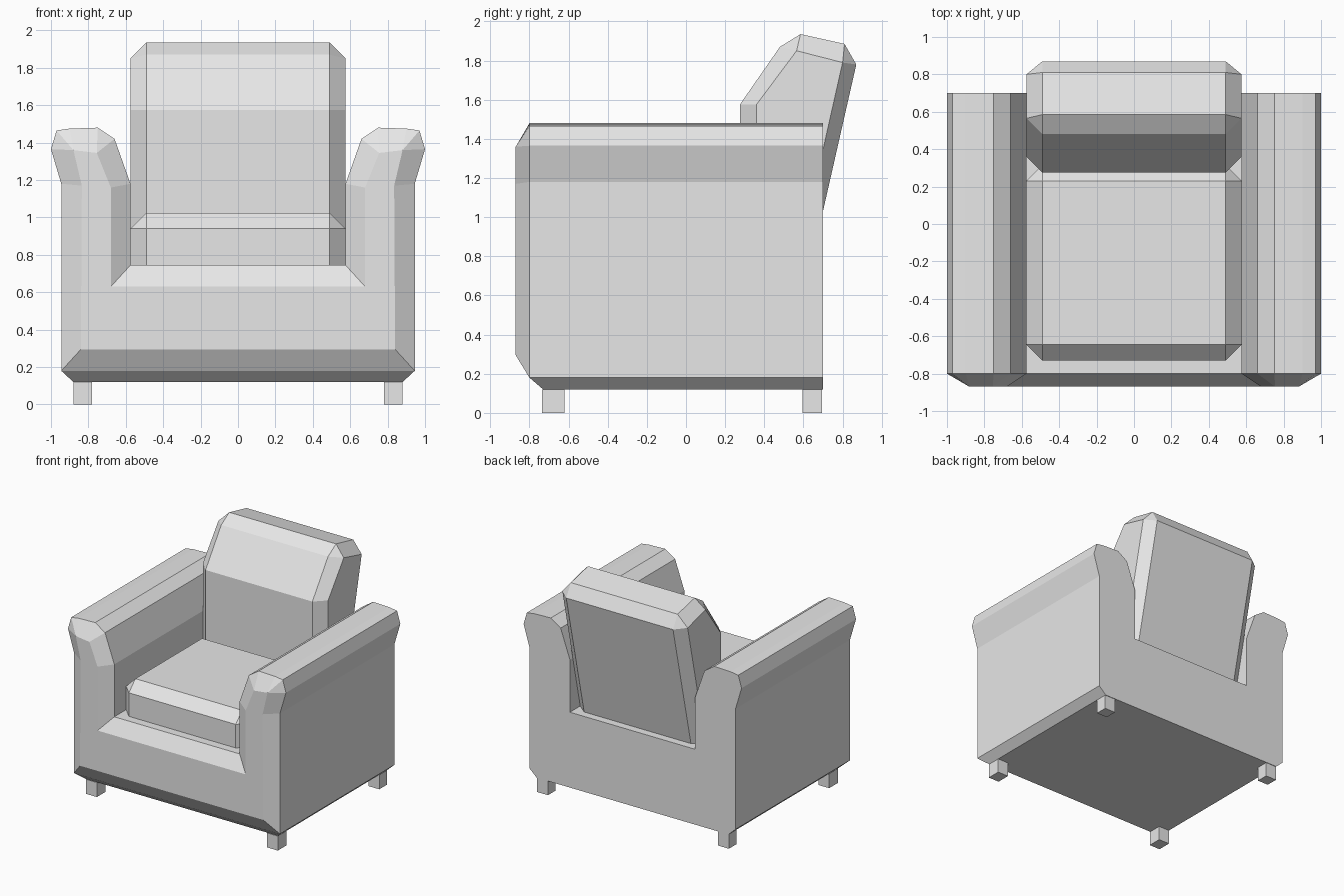
import bpy
import bmesh

cube = bpy.data.objects.get("Cube")
if cube:
    bpy.data.objects.remove(cube, do_unlink=True)

GREY = (0.8, 0.8, 0.8, 1.0)
fabric = bpy.data.materials.new("light_grey")
fabric.use_nodes = True
fabric.diffuse_color = GREY
bsdf = next(n for n in fabric.node_tree.nodes if n.type == 'BSDF_PRINCIPLED')
bsdf.inputs["Base Color"].default_value = GREY


def finish(name, bm):
    bmesh.ops.remove_doubles(bm, verts=bm.verts, dist=0.0005)
    bmesh.ops.recalc_face_normals(bm, faces=bm.faces)
    mesh = bpy.data.meshes.new(name)
    bm.to_mesh(mesh)
    bm.free()
    mesh.materials.append(fabric)
    obj = bpy.data.objects.new(name, mesh)
    bpy.context.collection.objects.link(obj)
    return obj


def loft(name, loops):
    """Skin closed loops of equal length and cap both ends."""
    bm = bmesh.new()
    rings = [[bm.verts.new(p) for p in loop] for loop in loops]
    for a, b in zip(rings, rings[1:]):
        for i in range(len(a)):
            j = (i + 1) % len(a)
            bm.faces.new((a[i], a[j], b[j], b[i]))
    # Weld repeated points before capping, so the caps are clean
    bmesh.ops.remove_doubles(bm, verts=bm.verts, dist=0.0005)
    edges = [e for e in bm.edges if e.is_boundary]
    bmesh.ops.holes_fill(bm, edges=edges, sides=0)
    return finish(name, bm)


def box(name, x, y, z):
    rect = [(x[0], y[0]), (x[1], y[0]), (x[1], y[1]), (x[0], y[1])]
    return loft(name, [[(px, py, h) for px, py in rect] for h in z])


def mirrored(half, y):
    """Half outline in x and z, mirrored to a closed loop at depth y."""
    return [(x, y, z) for x, z in half] + [(-x, y, z) for x, z in reversed(half)]


# Body: arms and seat platform in one outline, tapering to the front face
outer = [(.945, .18), (.945, 1.18), (1, 1.365), (.97, 1.465), (.9, 1.475),
         (.75, 1.48), (.66, 1.42), (.575, 1.18), (.575, .745)]
inner = [(.84, .295), (.835, 1.17), (.88, 1.36), (.88, 1.36), (.88, 1.36),
         (.755, 1.345), (.755, 1.345), (.68, 1.16), (.68, .63)]
loft("body", [mirrored(outer, .7), mirrored(outer, -.8), mirrored(inner, -.87)])

# Base: chamfered underside, flush at the back
loft("base", [[(-w, front, z), (w, front, z), (w, .7, z), (-w, .7, z)]
              for w, front, z in ((.945, -.8, .18), (.88, -.73, .12))])

# Seat cushion: box with chamfered upper and upright edges
seat = box("seat_cushion", (-.575, .575), (-.73, .315), (.745, 1.025))
bm = bmesh.new()
bm.from_mesh(seat.data)
edges = [e for e in bm.edges if max(v.co.z for v in e.verts) > .9]
bmesh.ops.bevel(bm, geom=edges, offset=.085, segments=1, affect='EDGES')
bm.to_mesh(seat.data)
bm.free()

# Back cushion: leaning side outline with smaller end outlines
middle = [(.275, .745), (.275, 1.575), (.48, 1.87), (.585, 1.935),
          (.81, 1.885), (.87, 1.78), (.635, .745)]
end = [(.36, .745), (.36, 1.575), (.565, 1.85), (.565, 1.85),
       (.8, 1.79), (.8, 1.79), (.565, .745)]
loft("back_cushion", [[(x, y, z) for y, z in outline] for x, outline in
                      ((-.575, end), (-.49, middle), (.49, middle), (.575, end))])

# Legs
for side, sx in (("left", 1), ("right", -1)):
    for place, y in (("front", (-.735, -.62)), ("back", (.595, .695))):
        box(f"{place}_{side}_leg", sorted((sx * .78, sx * .88)), y, (0, .12))
